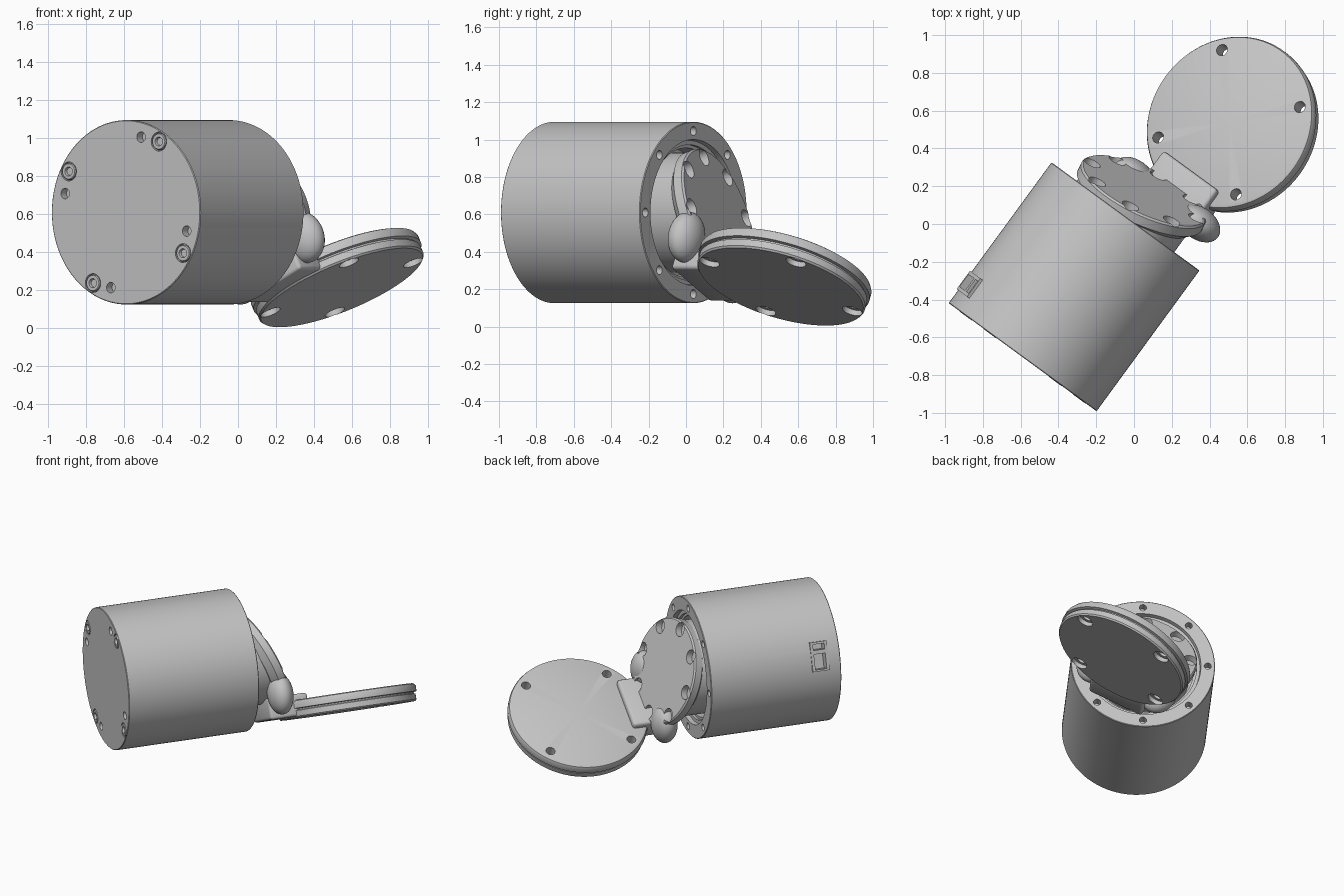
import bpy, bmesh
from math import radians, sin, cos, pi
from mathutils import Matrix, Vector

if "Cube" in bpy.data.objects:
    bpy.data.objects.remove(bpy.data.objects["Cube"])

grey = bpy.data.materials.new("satin grey metal")
grey.use_nodes = True
GREY = (0.55, 0.55, 0.55, 1)
grey.diffuse_color = GREY
grey.node_tree.nodes["Principled BSDF"].inputs["Base Color"].default_value = GREY

# Frames: body x = up, y = sideways, z = along the housing axis
T = Matrix.Translation
R = Matrix.Rotation
up, side, axis = Vector((0, 0, 1)), Vector((0.807, -0.59, 0)), Vector((0.59, 0.807, 0))
BODY = T((-0.045, 0.04, 0.61)) @ Matrix((up, side.normalized(), axis.normalized())).transposed().to_4x4()
JOINT = BODY @ R(radians(-27), 4, 'Z')                             # rolled about the axis
PLATE = JOINT @ T((0, 0, 0.17)) @ R(radians(22), 4, 'Y')           # slanted coupling
FLANGE = JOINT @ T((-0.375, 0, 0.726)) @ R(radians(90), 4, 'Y')    # output disc
LENGTH = 0.923


def finish(bm, name, frame):
    bmesh.ops.recalc_face_normals(bm, faces=bm.faces)
    mesh = bpy.data.meshes.new(name)
    bm.to_mesh(mesh)
    bm.free()
    mesh.transform(frame)
    mesh.materials.append(grey)
    ob = bpy.data.objects.new(name, mesh)
    bpy.context.collection.objects.link(ob)
    return ob


def add_lathe(bm, profile, steps, place=Matrix()):
    verts = [bm.verts.new((r, 0, z)) for r, z in profile]
    edges = [bm.edges.new(pair) for pair in zip(verts, verts[1:])]
    spun = bmesh.ops.spin(bm, geom=verts + edges, cent=(0, 0, 0), axis=(0, 0, 1),
                          angle=2 * pi, steps=steps, use_duplicate=False)
    new = set(verts) | {v for v in spun["geom_last"] if isinstance(v, bmesh.types.BMVert)}
    # gather every ring by walking the connected piece
    stack = list(new)
    while stack:
        for e in stack.pop().link_edges:
            for v in e.verts:
                if v not in new:
                    new.add(v)
                    stack.append(v)
    new = [v for v in new if v.is_valid]
    bmesh.ops.transform(bm, matrix=place, verts=new)
    bmesh.ops.remove_doubles(bm, verts=new, dist=1e-5)


def lathe(name, profile, frame, steps=96):
    bm = bmesh.new()
    add_lathe(bm, profile, steps)
    return finish(bm, name, frame)


def drill(r, low, high):
    return [(0, low), (r, low), (r, high), (0, high)]


def box(name, size, centre, frame, bevel=0):
    bm = bmesh.new()
    bmesh.ops.create_cube(bm, size=1, matrix=T(centre) @ Matrix.Diagonal((*size, 1)))
    if bevel:
        bmesh.ops.bevel(bm, geom=bm.edges[:], offset=bevel, segments=3, affect='EDGES', profile=0.5)
    return finish(bm, name, frame)


def cutters(items, frame, steps=24):
    bm = bmesh.new()
    for profile, place in items:
        add_lathe(bm, profile, steps, place)
    return finish(bm, "cutter", frame)


def carve(ob, cutter, keep=False):
    cutter.hide_render = True
    mod = ob.modifiers.new("carve", 'BOOLEAN')
    mod.object, mod.operation, mod.solver = cutter, 'DIFFERENCE', 'EXACT'
    bpy.context.view_layer.objects.active = ob
    bpy.ops.object.modifier_apply(modifier=mod.name)
    if not keep:
        bpy.data.objects.remove(cutter)


def ring(r, degrees, z):
    return [T((r * sin(radians(d)), r * cos(radians(d)), z)) for d in degrees]


# Housing with stepped opening
housing = lathe("housing", [(0, -LENGTH), (0.481, -LENGTH), (0.485, 0.004 - LENGTH), (0.485, -0.004),
                            (0.481, 0), (0.39, 0), (0.385, -0.03), (0.362, -0.03), (0.362, -0.05),
                            (0.345, -0.05), (0.345, -0.16), (0, -0.16)], BODY, 128)
rim_holes = [(drill(0.024, -0.06, 0.05), p) for p in ring(0.436, range(0, 360, 45), 0)]
end_holes = [(drill(0.028, -0.05, 0.05), p) for p in ring(0.408, range(76, 360, 90), -LENGTH)]
screw_places = ring(0.43, range(60, 360, 90), -LENGTH)
recesses = [(drill(0.05, -0.05, 0.025), p) for p in screw_places]
carve(housing, cutters(rim_holes + end_holes + recesses, BODY))

# Cap screws in the closed end
for i, place in enumerate(screw_places):
    lathe(f"cap_screw_{i + 1}", [(0, -0.012), (0.02, -0.012), (0.024, 0.002), (0.04, 0.002),
                                 (0.044, -0.003), (0.044, -0.03), (0, -0.03)],
          BODY @ place @ R(pi, 4, 'X'), 24)

# Connector socket on the side of the housing
SOCKET = BODY @ R(radians(20), 4, 'Z') @ T((0, -0.485, 0.145 - LENGTH))
frame_plate = box("socket_frame", (0.2, 0.05, 0.12), (0, 0.02, 0), SOCKET)
for size, x in (((0.105, 0.12, 0.08), -0.035), ((0.04, 0.12, 0.08), 0.065)):
    opening = box("cutter", size, (x, 0, 0), SOCKET)
    carve(housing, opening, keep=True)
    carve(frame_plate, opening)

# Rotor stub, cut off on the slant
bm = bmesh.new()
add_lathe(bm, drill(0.32, -0.17, 0.5), 96)
to_local = JOINT.inverted() @ PLATE
cut = bmesh.ops.bisect_plane(bm, geom=bm.verts[:] + bm.edges[:] + bm.faces[:],
                             plane_co=to_local @ Vector((0, 0, -0.05)),
                             plane_no=to_local.to_3x3() @ Vector((0, 0, 1)), clear_outer=True)
bmesh.ops.holes_fill(bm, edges=[e for e in bm.edges if e.is_boundary], sides=0)
rotor = finish(bm, "rotor", JOINT)

# Slanted coupling plate with screw pockets round its edge
coupling = lathe("coupling_plate", [(0, -0.1), (0.32, -0.1), (0.365, -0.06), (0.365, -0.01),
                                    (0.355, 0), (0, 0)], PLATE)
carve(coupling, cutters([(drill(0.048, -0.045, 0.05), p) for p in ring(0.315, range(22, 360, 45), 0)], PLATE))

# Rounded fork ears, mirrored
for name, sign in (("fork_ear_left", 1), ("fork_ear_right", -1)):
    bm = bmesh.new()
    bmesh.ops.create_uvsphere(bm, u_segments=40, v_segments=20, radius=1,
                              matrix=T((-0.27, 0.24 * sign, 0.2)) @ Matrix.Diagonal((0.14, 0.12, 0.085, 1)))
    finish(bm, name, JOINT)

# Neck linking the joint to the output disc
box("neck", (0.15, 0.4, 0.28), (-0.36, 0, 0.26), JOINT, 0.02)

# Output disc with a grooved edge and countersunk holes
disc = lathe("output_disc", [(0, -0.07), (0.458, -0.07), (0.466, -0.06), (0.466, -0.022), (0.455, -0.018),
                             (0.455, -0.01), (0.475, -0.006), (0.475, 0.03), (0.468, 0.044),
                             (0.455, 0.05), (0, 0.05)], FLANGE, 128)
sink = [(0, -0.12), (0.055, -0.12), (0.055, -0.04), (0.031, -0.04), (0.031, 0.1), (0, 0.1)]
carve(disc, cutters([(sink, p) for p in ring(0.405, range(45, 360, 90), 0)], FLANGE))

# Smooth curved sides, crisp edges
for ob in bpy.context.collection.objects:
    if ob.type == 'MESH' and ob.data.materials and ob.data.materials[0] == grey:
        bpy.ops.object.select_all(action='DESELECT')
        ob.select_set(True)
        bpy.context.view_layer.objects.active = ob
        bpy.ops.object.shade_smooth_by_angle(angle=radians(30))
